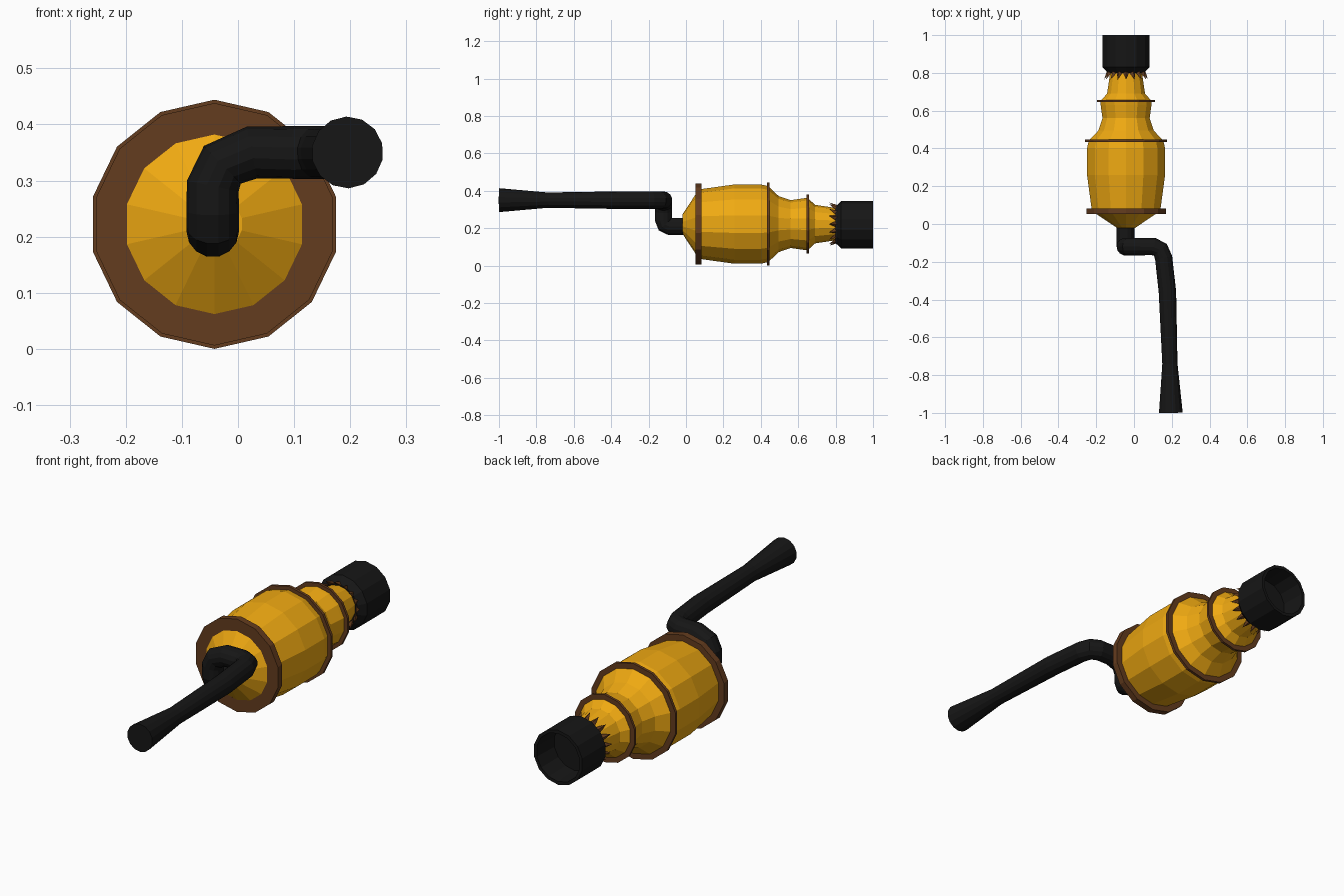
import bpy, bmesh
from math import sin, cos, tau
from mathutils import Vector

if "Cube" in bpy.data.objects:
    bpy.data.objects.remove(bpy.data.objects["Cube"])

CX, CZ = -0.042, 0.222          # axis of the turned body
SIDES = 14


def material(name, rgb):
    m = bpy.data.materials.new(name)
    m.diffuse_color = (*rgb, 1)
    m.use_nodes = True
    m.node_tree.nodes["Principled BSDF"].inputs["Base Color"].default_value = m.diffuse_color
    return m


YELLOW = material("yellow", (0.87, 0.40, 0.006))
BROWN = material("brown", (0.127, 0.045, 0.013))
BLACK = material("black", (0.008, 0.008, 0.008))


def finish(bm, name, mat):
    bmesh.ops.recalc_face_normals(bm, faces=bm.faces)
    me = bpy.data.meshes.new(name)
    bm.to_mesh(me)
    bm.free()
    me.materials.append(mat)
    ob = bpy.data.objects.new(name, me)
    bpy.context.collection.objects.link(ob)
    return ob


def loft(name, rings, mat, closed=False):
    """Skin a list of point rings; cap the ends, or join last to first."""
    bm = bmesh.new()
    vs = [[bm.verts.new(p) for p in ring] for ring in rings]
    n = len(vs[0])
    pairs = list(zip(vs, vs[1:])) + ([(vs[-1], vs[0])] if closed else [])
    for a, b in pairs:
        for i in range(n):
            j = (i + 1) % n
            bm.faces.new((a[i], a[j], b[j], b[i]))
    if not closed:
        bm.faces.new(vs[0])
        bm.faces.new(vs[-1])
    return finish(bm, name, mat)


def on_axis(y, r, a):
    return Vector((CX + r * sin(a), y, CZ + r * cos(a)))


def lathe(name, profile, mat, closed=False):
    rings = [[on_axis(y, r, tau * i / SIDES) for i in range(SIDES)] for y, r in profile]
    return loft(name, rings, mat, closed)


def sweep(name, path, mat):
    """Round tube along (x, y, z, radius) points with mitred bends."""
    pts = [Vector(p[:3]) for p in path]
    rings, side = [], Vector((1, 0, 0))
    for k, p in enumerate(pts):
        before = (p - pts[k - 1]).normalized() if k else None
        after = (pts[k + 1] - p).normalized() if k + 1 < len(pts) else None
        t = ((before or after) + (after or before)).normalized()
        side = (side - t * side.dot(t)).normalized()
        up = t.cross(side)
        rings.append([p + path[k][3] * (side * cos(tau * i / SIDES) + up * sin(tau * i / SIDES))
                      for i in range(SIDES)])
    return loft(name, rings, mat)


# Turned body with nose cone and stepped neck
lathe("body", [(-0.02, 0.05), (0.06, 0.172), (0.08, 0.187), (0.26, 0.212), (0.40, 0.212),
               (0.44, 0.203), (0.495, 0.15), (0.56, 0.128), (0.63, 0.138), (0.65, 0.14),
               (0.69, 0.103), (0.81, 0.085)], YELLOW)

# Raised bands
for name, y0, y1, r_in, r_out in (("front_band", 0.052, 0.083, 0.16, 0.216),
                                  ("middle_band", 0.434, 0.447, 0.19, 0.222),
                                  ("rear_band", 0.645, 0.657, 0.13, 0.157)):
    lathe(name, [(y0, r_in), (y0, r_out), (y1, r_out), (y1, r_in)], BROWN, closed=True)

# Flared crown of teeth in front of the socket
bm = bmesh.new()
TEETH = 16
for i in range(TEETH):
    a, h = tau * i / TEETH, tau / TEETH / 2
    tip = bm.verts.new(on_axis(0.765, 0.116, a))
    base = [bm.verts.new(on_axis(y, r, a + d)) for y, r, d in
            ((0.803, 0.088, -h), (0.803, 0.088, h), (0.808, 0.102, 0))]
    for f in ((0, 1), (1, 2), (2, 0)):
        bm.faces.new((tip, base[f[0]], base[f[1]]))
    bm.faces.new(base)
finish(bm, "tooth_crown", BROWN)

# Hollow socket at the back
lathe("socket", [(0.80, 0.098), (0.83, 0.127), (1.0, 0.127), (1.0, 0.112), (0.88, 0.106)], BLACK
      ).location.z = -0.004

# Crank: out of the nose, up and across, then forward to a flared grip
R = 0.047
sweep("crank_handle", [
    (-0.045, 0.02, 0.21, R), (-0.045, -0.09, 0.21, R), (-0.045, -0.112, 0.219, R),
    (-0.045, -0.12, 0.245, R), (-0.045, -0.12, 0.29, R), (-0.028, -0.12, 0.328, R),
    (0.025, -0.12, 0.35, R), (0.105, -0.12, 0.35, R), (0.14, -0.137, 0.35, R),
    (0.157, -0.18, 0.35, R), (0.177, -0.36, 0.35, R), (0.19, -0.74, 0.35, 0.041),
    (0.195, -1.0, 0.35, 0.064)], BLACK)
